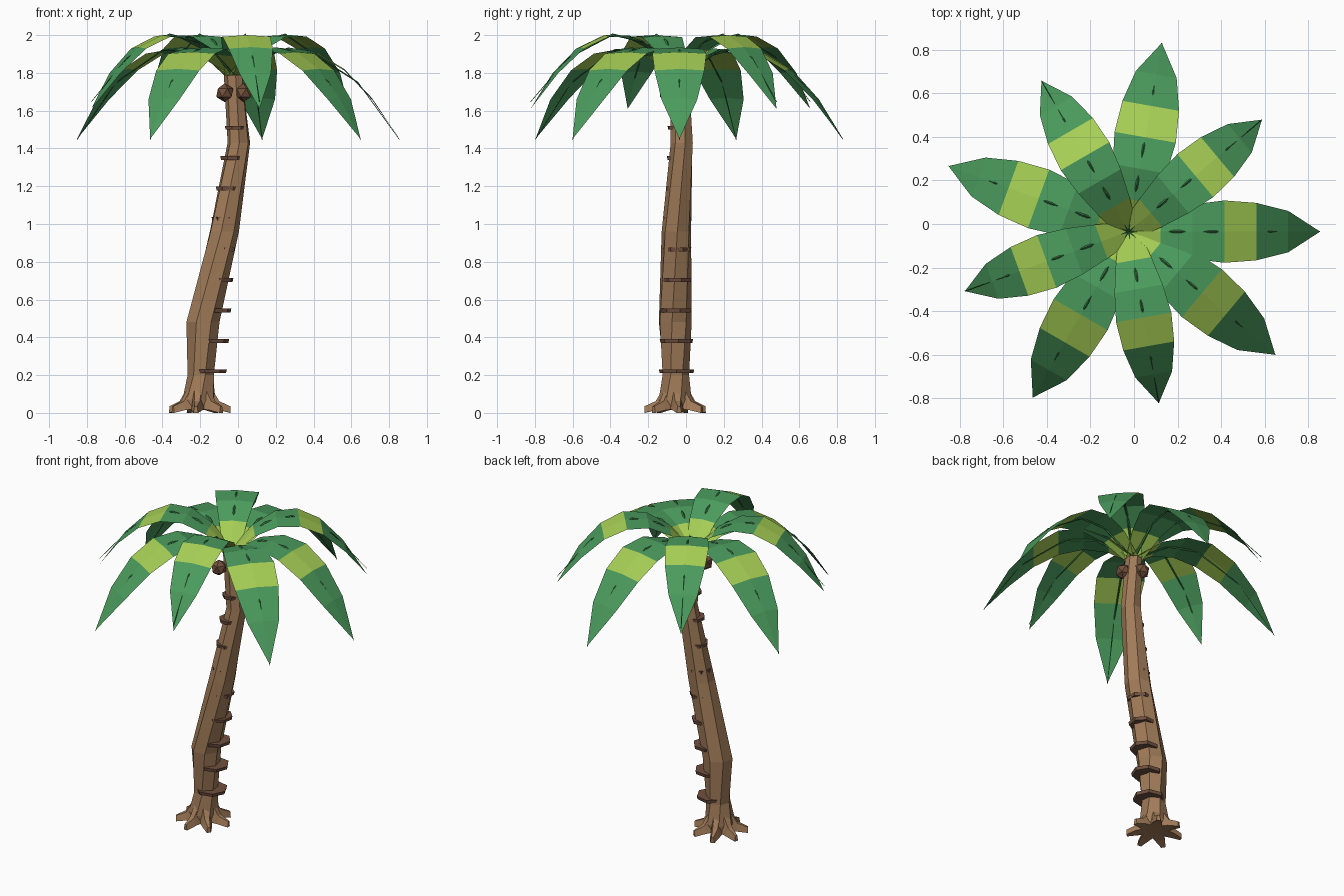
import bpy, bmesh
from math import sin, cos, pi, radians
from mathutils import Vector, Matrix

if "Cube" in bpy.data.objects:
    bpy.data.objects.remove(bpy.data.objects["Cube"])

def material(name, rgb):
    m = bpy.data.materials.new(name)
    m.diffuse_color = (*rgb, 1)
    m.use_nodes = True
    m.node_tree.nodes["Principled BSDF"].inputs["Base Color"].default_value = m.diffuse_color
    return m

BARK = material("bark", (0.36, 0.20, 0.10))
RING = material("dark_bark", (0.16, 0.08, 0.05))
NUT = material("nut_brown", (0.17, 0.08, 0.045))
LEAF = material("leaf_green", (0.07, 0.33, 0.11))
LIME = material("leaf_lime", (0.38, 0.62, 0.09))
RIB = material("rib_green", (0.04, 0.20, 0.06))

def finish(name, bm, *mats):
    me = bpy.data.meshes.new(name)
    bm.to_mesh(me)
    bm.free()
    for m in mats:
        me.materials.append(m)
    ob = bpy.data.objects.new(name, me)
    bpy.context.collection.objects.link(ob)
    return ob

def loft(bm, rings):
    """Skin a list of point rings and cap both ends."""
    vs = [[bm.verts.new(p) for p in r] for r in rings]
    n = len(vs[0])
    for a, b in zip(vs, vs[1:]):
        for i in range(n):
            j = (i + 1) % n
            bm.faces.new((a[i], a[j], b[j], b[i]))
    bm.faces.new(vs[0][::-1])
    bm.faces.new(vs[-1])
    bmesh.ops.recalc_face_normals(bm, faces=bm.faces)

def ngon(x, y, z, r, n=7, turn=0.0):
    return [(x + r * cos(turn + 2 * pi * i / n), y + r * sin(turn + 2 * pi * i / n), z)
            for i in range(n)]

# Trunk: twisted seven-sided bent column (z, x, y, radius)
path = [(0.02, -0.205, -0.055, 0.085), (0.07, -0.205, -0.055, 0.09),
        (0.20, -0.195, -0.055, 0.072), (0.48, -0.187, -0.06, 0.09),
        (0.96, -0.075, -0.05, 0.08), (1.43, 0.005, -0.02, 0.061),
        (1.79, -0.025, -0.035, 0.05)]
bm = bmesh.new()
loft(bm, [ngon(x, y, z, r, 7, radians(6.4 + 12 * i)) for i, (z, x, y, r) in enumerate(path)])
finish("trunk", bm, BARK)

# Roots: seven tapering stubs around the foot
for k in range(7):
    a = radians(6.4) + k * 2 * pi / 7
    d, s = Vector((cos(a), sin(a), 0)), Vector((-sin(a), cos(a), 0))
    c = Vector((-0.205, -0.055, 0))
    bm = bmesh.new()
    rings = []
    for r, w, lo, hi in ((0.05, 0.038, 0.02, 0.15), (0.105, 0.03, 0.015, 0.062), (0.165, 0.013, 0.0, 0.035)):
        p = c + d * r
        rings.append([p - s * w + Vector((0, 0, lo)), p + s * w + Vector((0, 0, lo)),
                      p + s * w * 0.5 + Vector((0, 0, hi)), p - s * w * 0.5 + Vector((0, 0, hi))])
    loft(bm, rings)
    finish(f"root_{k + 1}", bm, BARK)

# Bark rings: thin discs climbing the trunk
for i in range(9):
    t = i / 8
    x, y, z, r = -0.155 + 0.14 * t, -0.05 + 0.008 * t, 0.22 + 1.29 * t, 0.096 - 0.038 * t
    bm = bmesh.new()
    loft(bm, [ngon(x, y, z - 0.01, r * 0.95, 7, i), ngon(x, y, z + 0.01, r, 7, i)])
    finish(f"bark_ring_{i + 1}", bm, RING)

# Coconuts
for k, (x, y) in enumerate([(-0.07, -0.095), (0.03, -0.06), (-0.045, 0.015)]):
    bm = bmesh.new()
    bmesh.ops.create_icosphere(bm, subdivisions=1, radius=0.05,
                               matrix=Matrix.Translation((x, y, 1.695)))
    finish(f"coconut_{k + 1}", bm, NUT)

# Fronds: alternating long and short arched blades with a thin midrib
CROWN = Vector((-0.025, -0.035, 1.79))
WIDTHS = (0.05, 0.092, 0.125, 0.143, 0.132, 0.095, 0.0)
for k in range(9):
    a = radians(40 * k)
    d, s = Vector((cos(a), sin(a), 0)), Vector((-sin(a), cos(a), 0))
    short = k % 2
    reach, rise, drop, wide = (0.80, 1.02, 1.20, 0.9) if short else (0.88, 0.82, 1.16, 1.0)

    def spine(t):
        return CROWN + d * reach * t + Vector((0, 0, rise * t - drop * t * t))

    bm = bmesh.new()
    rows = []
    for i, w in enumerate(WIDTHS[:-1]):
        p = spine(i / 6)
        side = s * w * wide
        edge = Vector((0, 0, -0.008))
        rows.append([bm.verts.new(q) for q in (p - side + edge, p, p + side + edge)])
    tip = bm.verts.new(spine(1))
    for i in range(5):
        for j in (0, 1):
            lo, hi = rows[i], rows[i + 1]
            f = bm.faces.new((lo[j], hi[j], hi[j + 1], lo[j + 1]))
            f.material_index = 1 if i % 3 == 0 else 0
    for j in (0, 1):
        bm.faces.new((rows[5][j], tip, rows[5][j + 1]))
    finish(f"frond_{k + 1}", bm, LEAF, LIME)

    bm = bmesh.new()
    rings = []
    for t in (0, 0.25, 0.45, 0.75, 1):
        p = spine(t) + Vector((0, 0, 0.04 * max(0, t - 0.75) / 0.25 * short - 0.003))
        r = 0.008 * (1 - 0.7 * t)
        rings.append([p + (s * cos(b) + Vector((0, 0, 1)) * sin(b)) * r
                      for b in (0, pi / 2, pi, 3 * pi / 2)])
    loft(bm, rings)
    finish(f"midrib_{k + 1}", bm, RIB)
